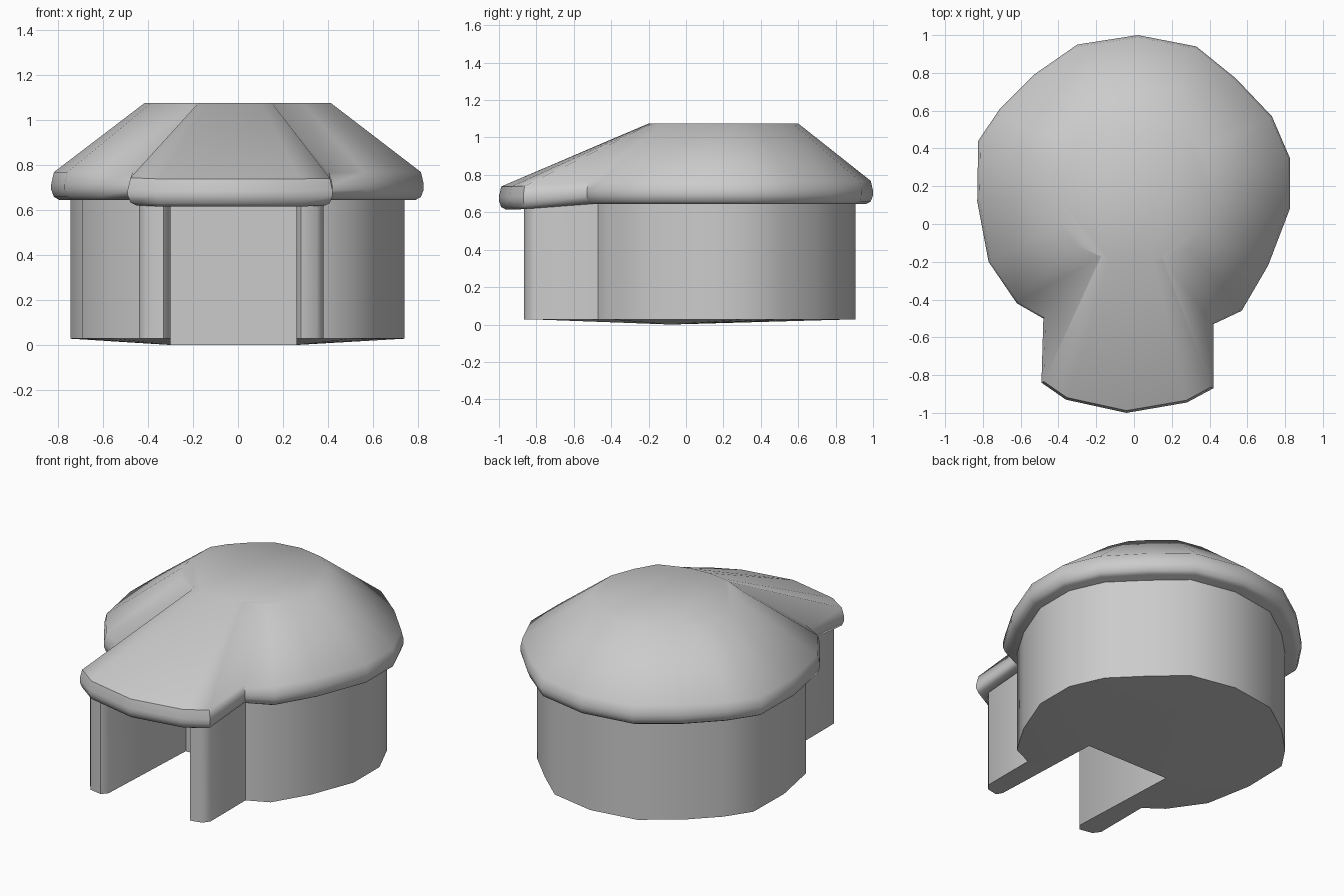
import bpy, bmesh, math
from mathutils import Vector

if "Cube" in bpy.data.objects:
    bpy.data.objects.remove(bpy.data.objects["Cube"])

# Roof eave outline (counter-clockwise seen from above), porch at -y
EAVE = [(0.02, 1.0), (-0.30, 0.95), (-0.53, 0.79), (-0.71, 0.61), (-0.825, 0.44),
        (-0.83, 0.12), (-0.77, -0.20), (-0.62, -0.42), (-0.48, -0.50),
        (-0.49, -0.84), (-0.36, -0.93), (-0.04, -1.0), (0.28, -0.945), (0.42, -0.87),
        (0.42, -0.53), (0.57, -0.46), (0.71, -0.22), (0.825, 0.08),
        (0.825, 0.35), (0.73, 0.57), (0.54, 0.77), (0.33, 0.94)]

# Wall outline with the entrance recess cut into the front
WALL = [(0.02, 0.905), (-0.27, 0.86), (-0.48, 0.71), (-0.64, 0.55), (-0.74, 0.40),
        (-0.745, 0.11), (-0.69, -0.18), (-0.55, -0.38), (-0.44, -0.46),
        (-0.44, -0.81), (-0.41, -0.85), (-0.33, -0.865), (-0.30, -0.83), (-0.30, -0.08),
        (0.26, -0.08), (0.26, -0.83), (0.28, -0.865), (0.35, -0.85), (0.38, -0.81),
        (0.38, -0.47), (0.51, -0.41), (0.635, -0.20), (0.74, 0.07),
        (0.74, 0.32), (0.65, 0.52), (0.48, 0.69), (0.30, 0.85)]


def inset(points, d):
    """Move a closed counter-clockwise outline inward by d."""
    out = []
    for i, p in enumerate(points):
        a, b, c = Vector(points[i - 1]), Vector(p), Vector(points[(i + 1) % len(points)])
        e, f = (b - a).normalized(), (c - b).normalized()
        n, m = Vector((-e.y, e.x)), Vector((-f.y, f.x))
        v = b + (n + m) * d / (1 + n.dot(m))
        out.append((v.x, v.y))
    return out


def loft(name, rings, cap_top, angle):
    """Bridge stacked rings, cap the bottom and optionally the top."""
    bm = bmesh.new()
    loops = [[bm.verts.new(p) for p in ring] for ring in rings]
    n = len(loops[0])
    for lo, hi in zip(loops, loops[1:]):
        for i in range(n):
            j = (i + 1) % n
            bm.faces.new((lo[i], lo[j], hi[j], hi[i]))
    caps = [bm.faces.new(loops[0][::-1])]
    if cap_top:
        caps.append(bm.faces.new(loops[-1]))
    bmesh.ops.triangulate(bm, faces=caps)
    mesh = bpy.data.meshes.new(name)
    bm.to_mesh(mesh)
    bm.free()
    obj = bpy.data.objects.new(name, mesh)
    bpy.context.collection.objects.link(obj)
    bpy.ops.object.select_all(action='DESELECT')
    obj.select_set(True)
    bpy.context.view_layer.objects.active = obj
    bpy.ops.object.shade_smooth_by_angle(angle=math.radians(angle))
    return obj


def eave_z(y, z):
    """The eave dips slightly towards the front of the porch."""
    return z - 0.03 * min(max((-0.5 - y) / 0.4, 0), 1)


# Roof: rounded eave, then a slope up to a small flat top
rings = [[(x, y, eave_z(y, z)) for x, y in inset(EAVE, d)]
         for d, z in ((0.035, 0.645), (0.012, 0.658), (0.0, 0.69),
                      (0.0, 0.715), (0.012, 0.768))]
crown = []
for x, y in EAVE:
    if y <= -0.5:
        crown.append((x * 0.36, -0.20 + 0.12 * x * x, 1.075))
    else:
        crown.append((x * 0.5, 0.2 + (y - 0.2) * 0.5, 1.075))
rings.append(crown)
loft("roof", rings, True, 50)

# Walls, porch sides and floor; floor dips to the entrance threshold
base = [(x, y, 0.0 if y == -0.08 else 0.028) for x, y in WALL]
top = [(x, y, eave_z(y, 0.655)) for x, y in WALL]
loft("walls_and_floor", [base, top], False, 50)
